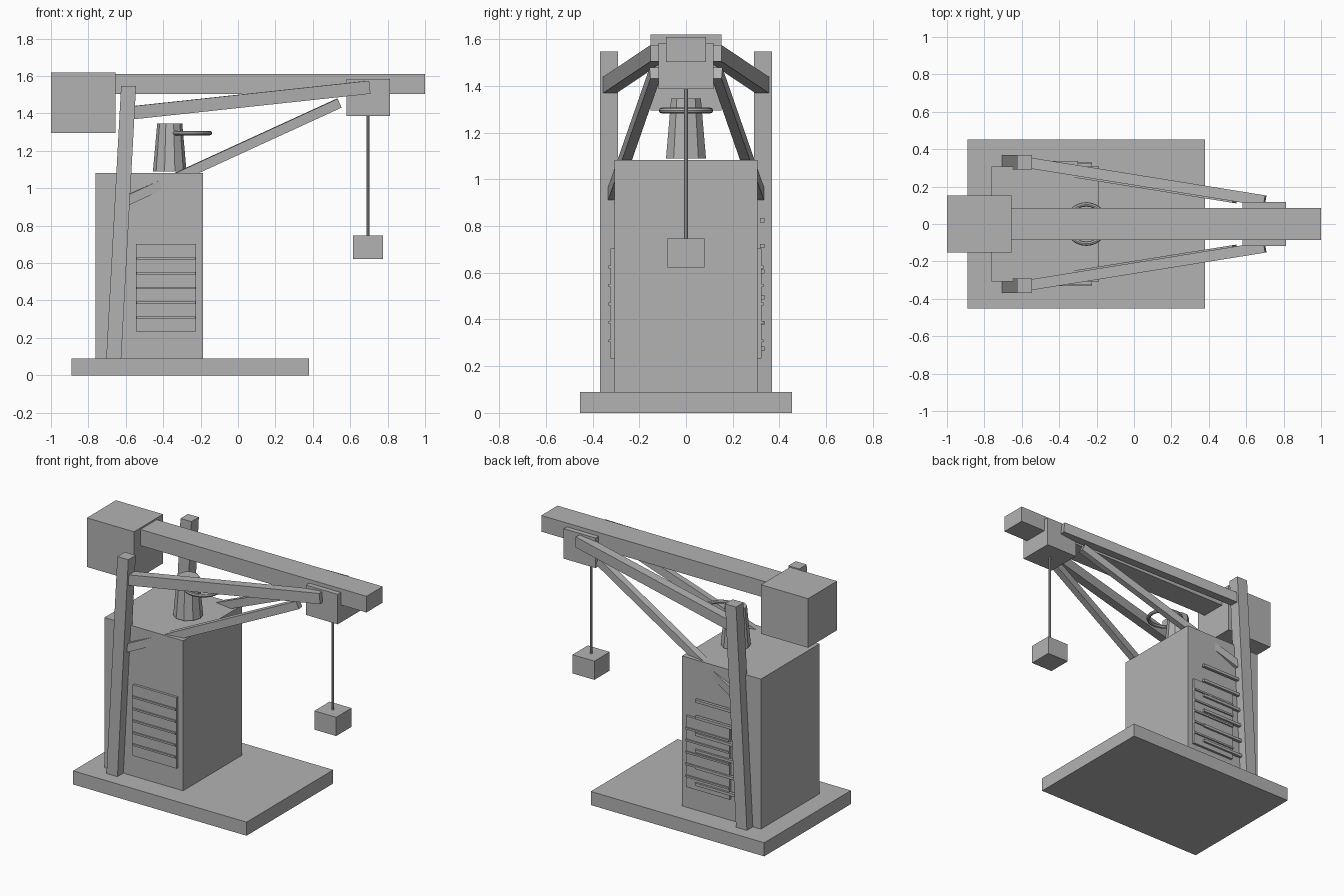
import bpy
from mathutils import Matrix, Vector

old = bpy.data.objects.get("Cube")
if old:
    bpy.data.objects.remove(old, do_unlink=True)

grey = bpy.data.materials.new("plain_grey")
grey.use_nodes = True
grey.diffuse_color = (0.45, 0.45, 0.45, 1)
grey.node_tree.nodes["Principled BSDF"].inputs["Base Color"].default_value = grey.diffuse_color


def finish(name):
    ob = bpy.context.object
    ob.name = name
    ob.data.materials.append(grey)
    return ob


def box(name, x, y, z):
    """Box from its (min, max) range on each axis."""
    spans = (x, y, z)
    bpy.ops.mesh.primitive_cube_add(size=1, location=[(a + b) / 2 for a, b in spans])
    ob = finish(name)
    ob.scale = [b - a for a, b in spans]
    return ob


def bar(name, start, end, width, height):
    """Square-cut bar between two points, its width kept horizontal."""
    start, end = Vector(start), Vector(end)
    along = (end - start).normalized()
    side = Vector((0, 0, 1)).cross(along).normalized()
    up = along.cross(side)
    turn = Matrix((along, side, up)).transposed().to_4x4()
    bpy.ops.mesh.primitive_cube_add(size=1)
    ob = finish(name)
    size = Matrix.Diagonal(((end - start).length, width, height, 1))
    ob.matrix_world = Matrix.Translation((start + end) / 2) @ turn @ size
    return ob


# Base and machine housing
box("base_plate", (-0.89, 0.38), (-0.453, 0.453), (0, 0.09))
box("housing", (-0.763, -0.187), (-0.307, 0.307), (0.085, 1.083))

# Boom, counterweight and boom head
box("boom", (-0.66, 1.0), (-0.085, 0.085), (1.503, 1.61))
box("counterweight", (-1.0, -0.655), (-0.152, 0.152), (1.295, 1.62))
box("boom_head", (0.58, 0.813), (-0.118, 0.118), (1.387, 1.585))

# Hoist rope and load
bpy.ops.mesh.primitive_cylinder_add(vertices=8, radius=0.008, depth=0.68,
                                    location=(0.695, 0, 1.07))
finish("hoist_rope")
box("load_block", (0.615, 0.775), (-0.08, 0.08), (0.623, 0.747))

# Posts, struts and vent panels on both sides
for side, s in (("right", -1), ("left", 1)):
    post = box(side + "_post", (-0.705, -0.625), (s * 0.33 - 0.039, s * 0.33 + 0.039), (0.08, 1.547))
    for v in post.data.vertices:
        if v.co.z > 0:
            v.co.x += 1  # lean by one post width
    bar(side + "_upper_strut", (-0.6, s * 0.333, 1.40), (0.70, s * 0.124, 1.54), 0.058, 0.07)
    bar(side + "_lower_strut", (-0.6, s * 0.315, 0.932), (0.54, s * 0.133, 1.455), 0.043, 0.052)
    box(side + "_vent_panel", (-0.545, -0.225), sorted((s * 0.3, s * 0.323)), (0.233, 0.703))
    for i in range(5):
        z = 0.309 + i * 0.079
        box(f"{side}_vent_slat_{i + 1}", (-0.543, -0.227), sorted((s * 0.31, s * 0.332)),
            (z - 0.006, z + 0.006))

# Extra row of louvres on the left side
for i in range(6):
    z = 0.275 + i * 0.11
    box(f"louvre_{i + 1}", (-0.61, -0.30), (0.316, 0.336), (z - 0.009, z + 0.009))

# Chimney and its ring
bpy.ops.mesh.primitive_cone_add(vertices=10, radius1=0.09, radius2=0.067, depth=0.255,
                                location=(-0.365, 0, 1.218), rotation=(0, 0, 1.5708))
finish("chimney")
bpy.ops.mesh.primitive_torus_add(major_segments=24, minor_segments=8, major_radius=0.105,
                                 minor_radius=0.012, location=(-0.255, 0, 1.295))
finish("chimney_ring")
bpy.ops.object.shade_smooth_by_angle()
